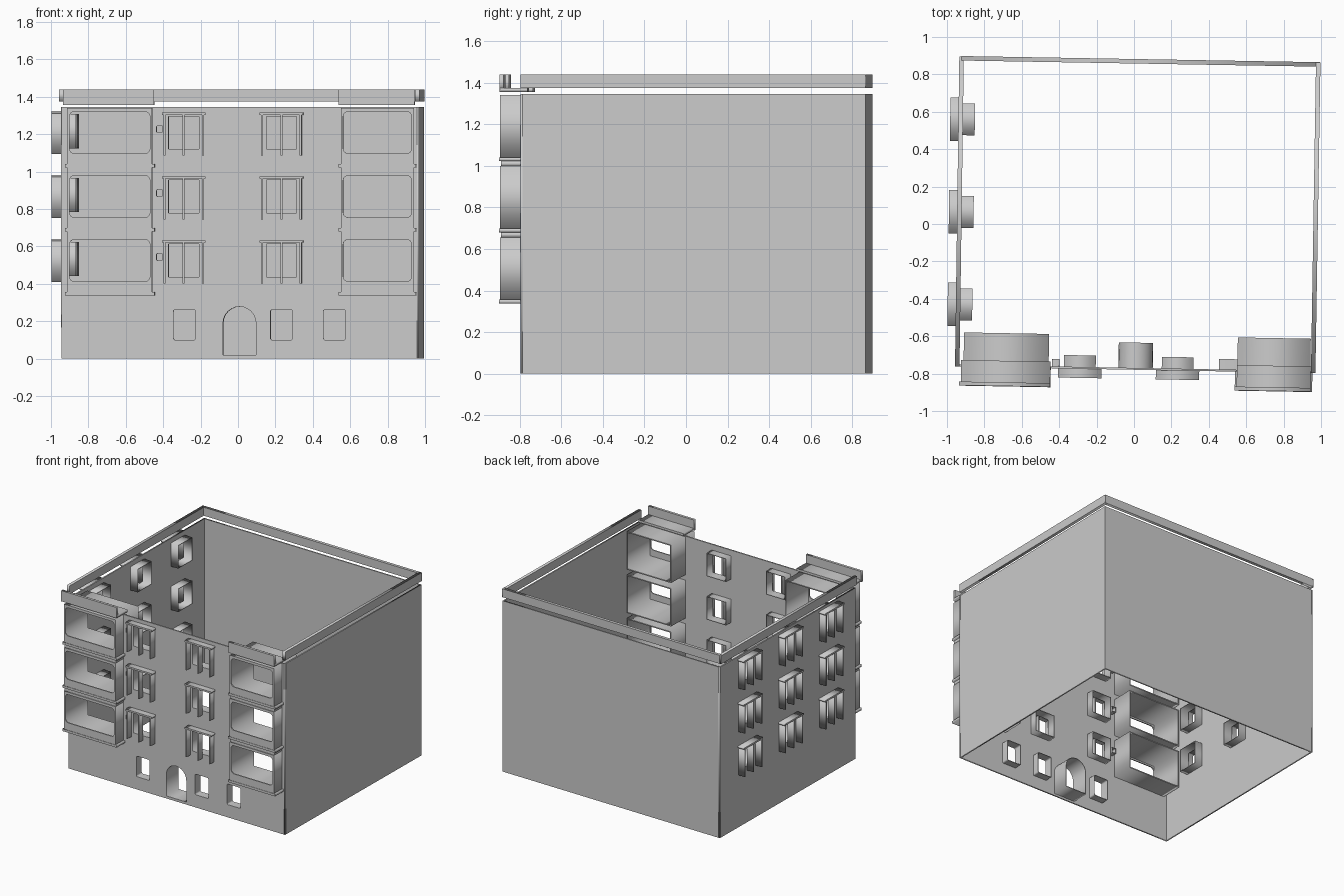
import bpy
from math import sin, cos, pi
from mathutils import Matrix, Vector

cube = bpy.data.objects.get("Cube")
if cube:
    bpy.data.objects.remove(cube, do_unlink=True)

plaster = bpy.data.materials.new("grey_plaster")
plaster.use_nodes = True
GREY = (0.6, 0.6, 0.6, 1)
plaster.diffuse_color = GREY
plaster.node_tree.nodes["Principled BSDF"].inputs["Base Color"].default_value = GREY

# Slightly skewed plan of the block
FL, FR = Vector((-0.945, -0.762, 0)), Vector((0.968, -0.797, 0))
BR, BL = Vector((0.995, 0.863, 0)), Vector((-0.922, 0.896, 0))
WALL, SKIN, TOP = 0.01, 0.004, 1.345
STOREY = 0.342


class Side:
    """Wall frame: u runs along the wall, z up, depth outward from the face."""
    def __init__(self, start, end, axis):
        self.u = (end - start).normalized()
        self.out = self.u.cross(Vector((0, 0, 1)))
        # u = 0 lies where the given world axis is zero
        self.origin = start - self.u * (start[axis] / self.u[axis])
        self.ends = [(p - self.origin).dot(self.u) for p in (start, end)]

    def matrix(self, depth):
        m = Matrix((self.u, (0, 0, 1), self.out)).transposed().to_4x4()
        m.translation = self.origin + self.out * depth
        return m


front, right = Side(FL, FR, 0), Side(FR, BR, 1)
back, left = Side(BR, BL, 0), Side(BL, FL, 1)


def rect(u0, u1, z0, z1, r=0.0, g=0.0):
    """Rectangle outline, corner radius r, grown by g."""
    u0, u1, z0, z1 = u0 - g, u1 + g, z0 - g, z1 + g
    if r == 0:
        return [(u0, z0), (u1, z0), (u1, z1), (u0, z1)]
    centres = [(u1 - r, z1 - r), (u0 + r, z1 - r), (u0 + r, z0 + r), (u1 - r, z0 + r)]
    return [(cu + r * cos((q + s / 4) * pi / 2), cz + r * sin((q + s / 4) * pi / 2))
            for q, (cu, cz) in enumerate(centres) for s in range(5)]


def arch(u0, u1, z0, spring, g=0.0):
    """Round-headed doorway outline."""
    c, r = (u0 + u1) / 2, (u1 - u0) / 2 + g
    head = [(c + r * cos(i * pi / 12), spring + r * sin(i * pi / 12)) for i in range(13)]
    return [(c - r, z0 - g), (c + r, z0 - g)] + head


def panel(name, side, loops, d0, d1):
    """Flat plate with holes, spanning depths d0 to d1 of a side."""
    curve = bpy.data.curves.new(name, "CURVE")
    curve.dimensions, curve.fill_mode = "2D", "BOTH"
    curve.extrude = abs(d1 - d0) / 2
    for loop in loops:
        s = curve.splines.new("POLY")
        s.points.add(len(loop) - 1)
        for p, (u, z) in zip(s.points, loop):
            p.co = (u, z, 0, 1)
        s.use_cyclic_u = True
    ob = bpy.data.objects.new(name, curve)
    ob.matrix_world = side.matrix((d0 + d1) / 2)
    bpy.context.collection.objects.link(ob)
    bpy.ops.object.select_all(action="DESELECT")
    ob.select_set(True)
    bpy.context.view_layer.objects.active = ob
    bpy.ops.object.convert(target="MESH")
    ob = bpy.context.object
    ob.data.materials.clear()
    ob.data.materials.append(plaster)
    return ob


def opening(name, side, shape, args, depth):
    """Thin reveal running inward from the wall; returns its hole."""
    hole = shape(*args)
    panel(name + "_reveal", side, [shape(*args, g=SKIN), hole], -depth, -WALL)
    return hole


def window(name, side, c, z, out, depth):
    """Opening with three fins and a thin hood outside."""
    for k in (-1, 0, 1):
        f = c + k * 0.103
        panel(name + "_fin", side, [rect(f - 0.005, f + 0.005, z - 0.035, z + 0.19)], 0, out)
    panel(name + "_hood", side, [rect(c - 0.116, c + 0.116, z + 0.183, z + 0.196)], 0, out)
    return opening(name, side, rect, (c - 0.081, c + 0.081, z, z + 0.175), depth)


def balcony(u0, u1, z):
    """Loggia box, open at the back, with a rounded front opening."""
    box = rect(u0, u1, z, z + 0.3)
    inner = rect(u0, u1, z, z + 0.3, g=-0.008)
    panel("balcony_box", front, [box, inner], -0.183, 0.09)
    hole = rect(u0 + 0.012, u1 - 0.012, z + 0.058, z + 0.28, 0.025)
    panel("balcony_front", front, [box, hole], 0.09, 0.099)
    panel("balcony_ledge", front, [rect(u0 - 0.012, u1 + 0.012, z - 0.018, z)], 0, 0.102)
    if z > 0.5:
        panel("balcony_band", front, [rect(u0, u1, z - 0.042, z - 0.018)], 0, 0.094)
    return inner


# Openings on the front and left walls, storey by storey
front_holes, left_holes = [], []
for floor in range(3):
    rise = floor * STOREY
    for c in (-0.29, 0.233):
        front_holes.append(window("front_window", front, c, 0.437 + rise, 0.049, 0.072))
    for u0, u1 in ((-0.912, -0.457), (0.552, 0.942)):
        front_holes.append(balcony(u0, u1, 0.356 + rise))
    front_holes.append(opening("vent", front, rect,
                               (-0.435, -0.403, 0.525 + rise, 0.562 + rise, 0.006), 0.05))
    for y in (-0.43, 0.065, 0.56):
        left_holes.append(window("side_window", left, -y, 0.445 + rise, 0.056, 0.076))

# Ground floor windows and arched door
for u0 in (-0.345, 0.174, 0.457):
    front_holes.append(opening("ground_window", front, rect,
                               (u0, u0 + 0.117, 0.1, 0.262, 0.01), 0.066))
front_holes.append(opening("door", front, arch, (-0.08, 0.096, 0.02, 0.19), 0.145))

# Walls and the floating parapet on three sides
for name, side, holes in (("front_wall", front, front_holes), ("right_wall", right, []),
                          ("back_wall", back, []), ("left_wall", left, left_holes)):
    a, b = side.ends
    panel(name, side, [rect(a, b, 0, TOP)] + holes, -WALL, 0)
    if side is not front:
        lip = 0.012 if side is left else 0.002
        panel(name.replace("wall", "parapet"), side, [rect(a, b, 1.374, 1.44)], lip - 0.024, lip)

# Roof slab and upstand over each balcony stack
for u0, u1 in ((-0.935, -0.447), (0.54, 0.945)):
    panel("balcony_roof", front, [rect(u0 + 0.01, u1, 1.356, 1.374)], -0.035, 0.098)
    panel("balcony_upstand", front, [rect(u0, u1, 1.356, 1.44)], 0.08, 0.1)
